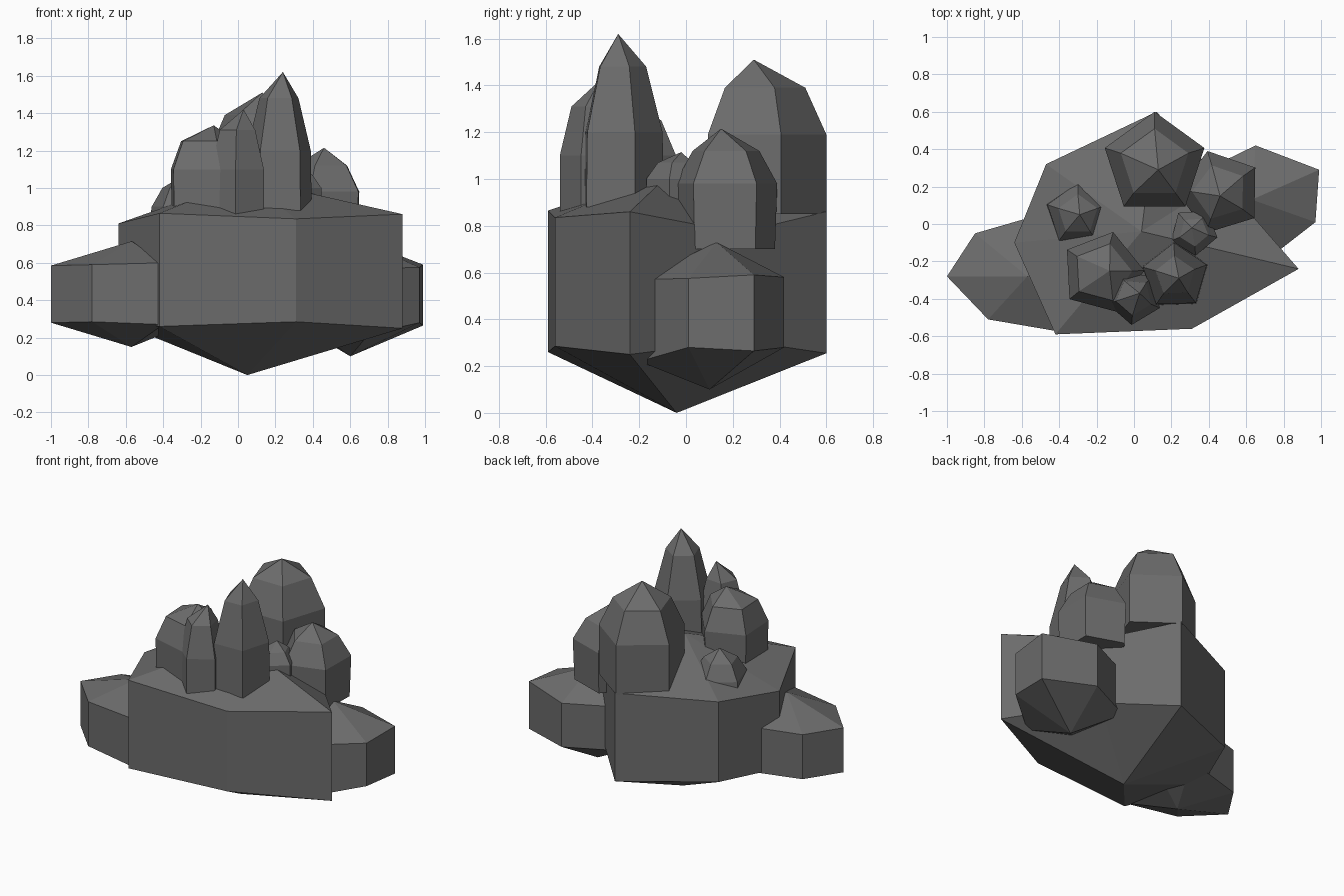
import bpy
import bmesh
from math import cos, sin, radians

if "Cube" in bpy.data.objects:
    bpy.data.objects.remove(bpy.data.objects["Cube"], do_unlink=True)

# One dark stone colour for everything
stone = bpy.data.materials.new("dark_grey_stone")
stone.use_nodes = True
stone.diffuse_color = (0.15, 0.15, 0.15, 1)
bsdf = next(n for n in stone.node_tree.nodes if n.type == 'BSDF_PRINCIPLED')
bsdf.inputs["Base Color"].default_value = stone.diffuse_color


def loft(name, rings, bottom=None, top=None):
    """Skin stacked rings; close each end with a point or a flat face."""
    bm = bmesh.new()
    loops = [[bm.verts.new(p) for p in ring] for ring in rings]
    n = len(loops[0])
    for a, b in zip(loops, loops[1:]):
        for i in range(n):
            j = (i + 1) % n
            bm.faces.new((a[i], a[j], b[j], b[i]))
    for loop, tip in ((loops[0], bottom), (loops[-1], top)):
        if tip is None:
            bm.faces.new(loop)
        else:
            v = bm.verts.new(tip)
            for i in range(n):
                bm.faces.new((loop[i], loop[(i + 1) % n], v))
    bmesh.ops.recalc_face_normals(bm, faces=bm.faces)
    mesh = bpy.data.meshes.new(name)
    bm.to_mesh(mesh)
    bm.free()
    mesh.materials.append(stone)
    obj = bpy.data.objects.new(name, mesh)
    bpy.context.collection.objects.link(obj)
    return obj


def boulder(name, outline, bottom, top):
    """Faceted rock: outline entries are x, y, lower z, upper z."""
    low = [(x, y, lo) for x, y, lo, hi in outline]
    high = [(x, y, hi) for x, y, lo, hi in outline]
    return loft(name, [low, high], bottom, top)


def crystal(name, centre, phase, base, shoulder, neck, tip):
    """Five-sided crystal: base, shoulder and neck are (radius, z)."""
    cx, cy = centre
    rings = []
    for r, z in (base, shoulder, neck):
        angles = [radians(phase + 72 * i) for i in range(5)]
        rings.append([(cx + r * cos(a), cy + r * sin(a), z) for a in angles])
    return loft(name, rings, top=tip)


# Base rocks
boulder("main_rock",
        [(0.88, -0.24, 0.25, 0.86), (0.47, 0.23, 0.31, 0.77),
         (0.12, 0.60, 0.255, 0.86), (-0.47, 0.32, 0.30, 0.85),
         (-0.64, -0.10, 0.28, 0.81), (-0.42, -0.59, 0.26, 0.865),
         (0.31, -0.56, 0.285, 0.835)],
        (0.05, -0.04, 0), (0.04, -0.04, 1.05))
boulder("left_boulder",
        [(0.99, 0.29, 0.265, 0.59), (0.65, 0.42, 0.28, 0.58),
         (0.30, 0.25, 0.28, 0.58), (0.40, -0.12, 0.25, 0.57),
         (0.70, -0.20, 0.22, 0.57), (0.97, 0.01, 0.28, 0.575)],
        (0.60, 0.10, 0.10), (0.63, 0.13, 0.73))
boulder("right_boulder",
        [(-1.0, -0.28, 0.28, 0.585), (-0.78, -0.51, 0.285, 0.59),
         (-0.40, -0.575, 0.27, 0.60), (-0.25, -0.10, 0.28, 0.60),
         (-0.40, 0.08, 0.28, 0.59), (-0.85, -0.05, 0.28, 0.585)],
        (-0.57, -0.26, 0.15), (-0.57, -0.28, 0.715))

# Crystal cluster
crystal("tall_crystal", (0.22, -0.28), 20,
        (0.185, 0.88), (0.18, 1.20), (0.11, 1.48), (0.24, -0.29, 1.62))
crystal("right_front_crystal", (-0.17, -0.26), 75,
        (0.22, 0.85), (0.225, 1.10), (0.16, 1.25), (-0.13, -0.25, 1.335))
crystal("small_front_crystal", (0.0, -0.39), 49,
        (0.15, 0.85), (0.15, 1.10), (0.10, 1.31), (0.03, -0.37, 1.42))
crystal("back_crystal", (0.11, 0.32), 90,
        (0.28, 0.85), (0.28, 1.19), (0.19, 1.39), (0.13, 0.29, 1.51))
crystal("left_crystal", (0.46, 0.17), 35,
        (0.22, 0.70), (0.23, 0.98), (0.15, 1.12), (0.46, 0.15, 1.215))
crystal("inner_crystal", (0.32, -0.04), 130,
        (0.13, 0.85), (0.13, 1.00), (0.08, 1.07), (0.31, -0.02, 1.115))
crystal("right_back_crystal", (-0.30, 0.05), 90,
        (0.18, 0.82), (0.17, 0.90), (0.11, 1.00), (-0.29, 0.05, 1.07))
